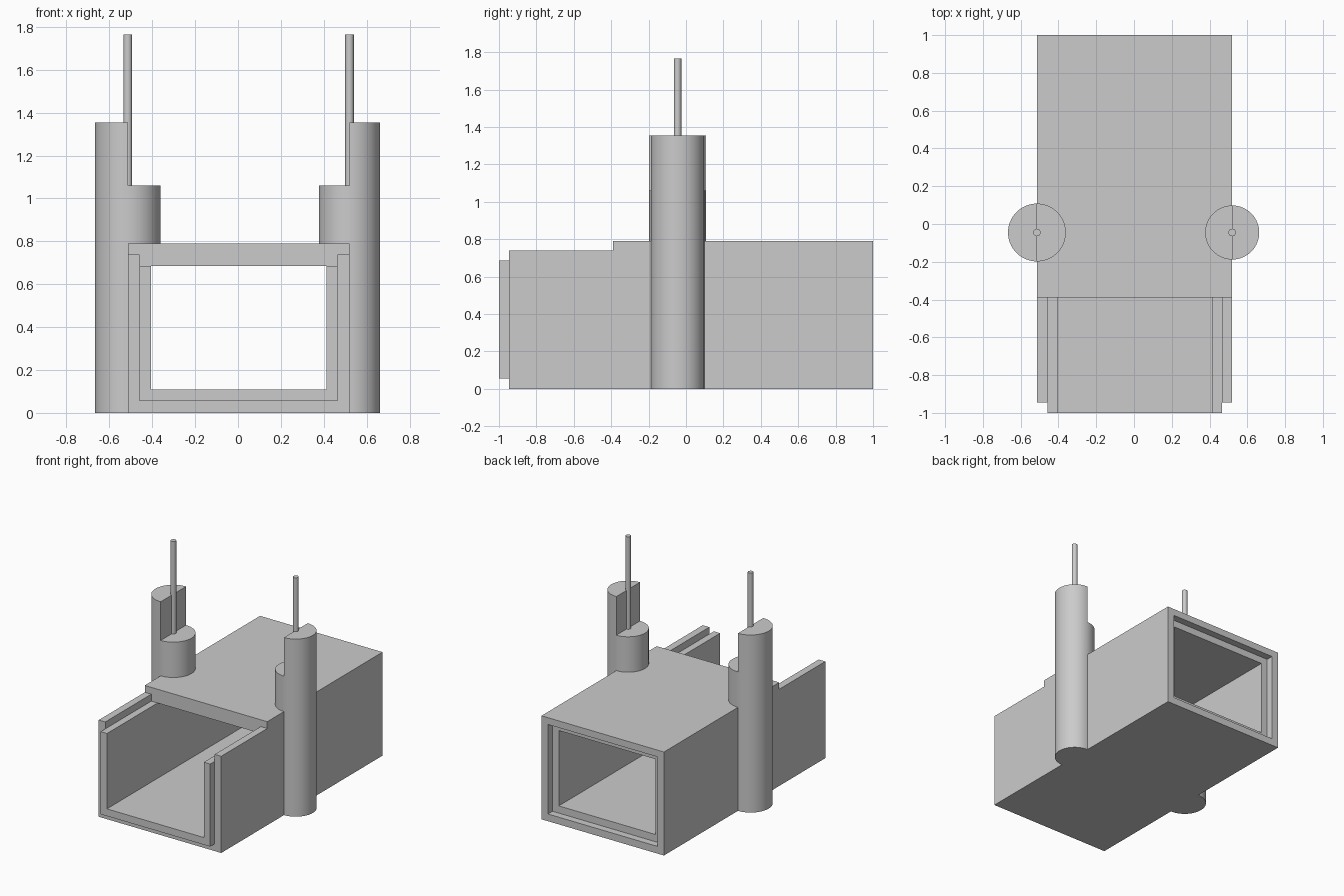
import bpy, math

if "Cube" in bpy.data.objects:
    bpy.data.objects.remove(bpy.data.objects["Cube"])

CX = 0.003                                  # middle of the channel body
HALF_OUT, HALF_MID, HALF_IN = 0.517, 0.462, 0.409
TOP, STEP, LIP = 0.79, 0.738, 0.685         # roof, outer wall and inner wall heights
WALL = 0.055
ROOF_Y = -0.39                              # front edge of the roof
TOWER_Y = -0.045


def box(name, x, y, z):
    bpy.ops.mesh.primitive_cube_add(size=1, location=[(a + b) / 2 for a, b in (x, y, z)])
    ob = bpy.context.object
    ob.name = name
    ob.scale = [b - a for a, b in (x, y, z)]
    bpy.ops.object.transform_apply(location=True, rotation=False, scale=True)
    return ob


def span(half):
    return (CX - half, CX + half)


def cylinder(name, x, y, r, z0, z1, sides):
    bpy.ops.mesh.primitive_cylinder_add(vertices=sides, radius=r, depth=z1 - z0,
                                        location=(x, y, (z0 + z1) / 2))
    ob = bpy.context.object
    ob.name = name
    bpy.ops.object.transform_apply(location=True, rotation=False, scale=True)
    return ob


def combine(ob, other, operation='DIFFERENCE'):
    mod = ob.modifiers.new(operation.title(), 'BOOLEAN')
    mod.operation, mod.solver, mod.object = operation, 'EXACT', other
    bpy.context.view_layer.objects.active = ob
    bpy.ops.object.modifier_apply(modifier=mod.name)
    bpy.data.objects.remove(other, do_unlink=True)


# Channel body: outer shell with a plug tongue at the front
body = box("channel_body", span(HALF_OUT), (-1 + WALL, 1), (0, TOP))
combine(body, box("tongue", span(HALF_MID), (-1, -0.8), (WALL, LIP)), 'UNION')
# Open front: lower the outer walls, then the inner walls
combine(body, box("cut", (-1, 1), (-1.2, ROOF_Y), (STEP, 1)))
combine(body, box("cut", span(HALF_MID), (-1.2, ROOF_Y), (LIP, 1)))
# Through opening, open at the top in front of the roof
combine(body, box("cut", span(HALF_IN), (-1.2, 1.2), (2 * WALL, LIP)))
combine(body, box("cut", span(HALF_IN), (-1.2, ROOF_Y), (0.5, 1)))
# Socket recess at the back that receives the next tongue
combine(body, box("cut", span(HALF_MID), (1 - WALL, 1.2), (WALL, STEP)))

# Side towers: stepped cylinders, each with a thin rod
for side, label, r in ((-1, "left", 0.153), (1, "right", 0.143)):
    x = CX + side * HALF_OUT
    inner = tuple(sorted((x, x - side * 0.4)))
    tower = cylinder(label + "_tower", x, TOWER_Y, r, 0, 1.355, 64)
    combine(tower, box("cut", inner, (-0.5, 0.5), (1.06, 2)))
    combine(tower, box("cut", inner, (-0.5, 0.5), (-1, TOP)))
    rod = cylinder(label + "_rod", x, TOWER_Y, 0.02, 1.06, 1.765, 24)
    for ob in (tower, rod):
        bpy.ops.object.select_all(action='DESELECT')
        ob.select_set(True)
        bpy.context.view_layer.objects.active = ob
        bpy.ops.object.shade_smooth_by_angle(angle=math.radians(30))
